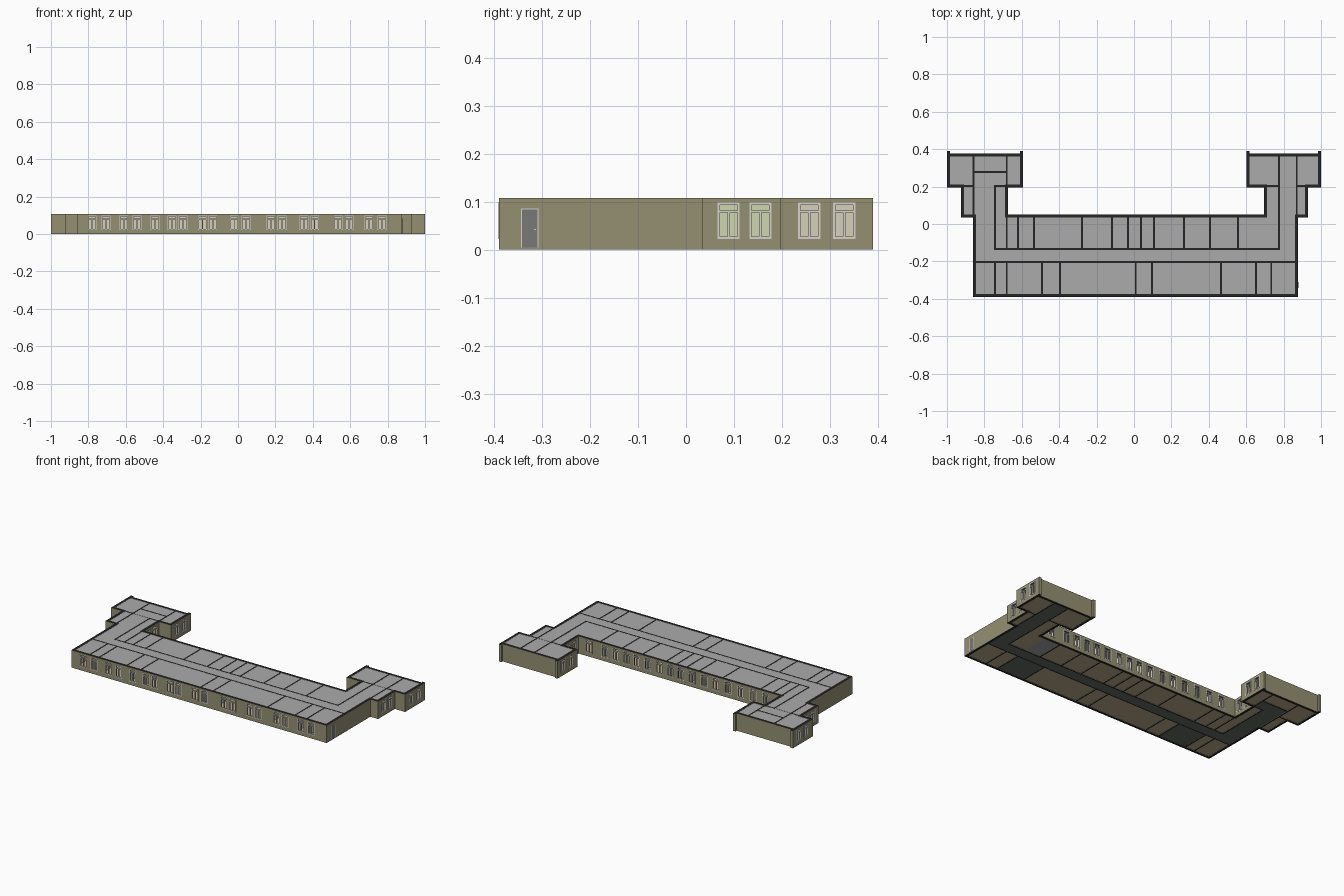
import bpy, bmesh
from mathutils import Vector

if "Cube" in bpy.data.objects:
    bpy.data.objects.remove(bpy.data.objects["Cube"])

H, T = 0.108, 0.016          # wall height and thickness
SILL, HEAD, WIN = 0.022, 0.098, 0.046


def mat(name, r, g, b):
    m = bpy.data.materials.new(name)
    m.diffuse_color = (r, g, b, 1)
    m.use_nodes = True
    m.node_tree.nodes["Principled BSDF"].inputs["Base Color"].default_value = m.diffuse_color
    return m


olive = mat("olive wall", 0.30, 0.28, 0.17)
black = mat("black cut edge", 0.018, 0.018, 0.018)
grey = mat("grey roof", 0.41, 0.41, 0.41)
tan = mat("tan floor", 0.50, 0.40, 0.26)
dark = mat("dark floor", 0.135, 0.15, 0.13)
pale = mat("pale floor", 0.36, 0.36, 0.36)
frame_m = mat("window frame", 0.66, 0.65, 0.58)
beige = mat("beige inner wall", 0.68, 0.64, 0.50)
green = mat("pale green inner wall", 0.61, 0.68, 0.42)
door_m = mat("grey door", 0.19, 0.19, 0.19)

BOX = ((3, 2, 1, 0), (4, 5, 6, 7), (0, 1, 5, 4), (1, 2, 6, 5), (2, 3, 7, 6), (3, 0, 4, 7))


class Part:
    """Collects boxes into one object: material 0 sides, 1 cut ends, 2 room side."""

    def __init__(self, name, *materials):
        self.name, self.mats, self.bm = name, materials, bmesh.new()

    def box(self, x0, x1, y0, y1, z0, z1, inward=None):
        vs = [self.bm.verts.new((x, y, z)) for z in (z0, z1)
              for x, y in ((x0, y0), (x1, y0), (x1, y1), (x0, y1))]
        for k, f in enumerate(BOX):
            face = self.bm.faces.new([vs[i] for i in f])
            face.normal_update()
            if len(self.mats) > 1 and (k == 0 and z0 < 0.001 or k == 1 and z1 > H - 0.001):
                face.material_index = 1
            elif inward and face.normal.xy.dot(inward) > 0.5:
                face.material_index = 2

    def sheet(self, x0, x1, y0, y1, z):
        self.bm.faces.new([self.bm.verts.new((x, y, z)) for x, y in
                           ((x0, y0), (x1, y0), (x1, y1), (x0, y1))])

    def done(self):
        me = bpy.data.meshes.new(self.name)
        self.bm.to_mesh(me)
        self.bm.free()
        for m in self.mats:
            me.materials.append(m)
        bpy.context.collection.objects.link(bpy.data.objects.new(self.name, me))


walls = Part("outer_walls", olive, black, beige)
frames = Part("window_frames", frame_m)
doors = Part("side_door", door_m)
inner = Part("partitions", beige, black)
inner_green = Part("green_partitions", green, black)
roof = Part("roof_panels", grey)
floor = Part("room_floors", tan)
hall = Part("corridor_floors", dark)
wet = Part("washroom_floor", pale)

# Outline, counter-clockwise from the front left corner
M, E = 0.034, 0.196          # front faces of the wing's middle and end blocks
P = [(-0.86, -0.39), (0.877, -0.39), (0.877, M), (0.93, M), (0.93, E),
     (1, E), (1, 0.378), (0.602, 0.378), (0.602, E), (0.695, E),
     (0.695, 0.05), (-0.674, 0.05), (-0.674, E), (-0.594, E), (-0.594, 0.378),
     (-1, 0.378), (-1, E), (-0.925, E), (-0.925, M), (-0.86, M)]

# Rear windows spread evenly over each rear room
rear_x = [-0.62, -0.535, -0.278, -0.118, -0.032, 0.037, 0.107, 0.267, 0.406, 0.556, 0.695]
rear_n = [1, 3, 2, 1, 1, 1, 2, 2, 2, 1]
rear = [a + (b - a) * (i + 0.5) / n
        for a, b, n in zip(rear_x, rear_x[1:], rear_n) for i in range(n)]
front = [-0.78, -0.706, -0.61, -0.54, -0.444, -0.353, -0.294, -0.19, -0.134, -0.02,
         0.043, 0.176, 0.235, 0.353, 0.41, 0.535, 0.594, 0.70, 0.77]
mid, end = [0.089, 0.155], [0.257, 0.33]
openings = {0: front, 3: mid, 5: end, 7: end, 9: mid, 10: rear, 11: mid, 13: end, 15: end, 17: mid}


def turn(i):
    a, b, c = (Vector(P[(i + k) % len(P)]) for k in (-1, 0, 1))
    u, v = b - a, c - b
    return u.x * v.y - u.y * v.x


def wall(i):
    p, q = Vector(P[i]), Vector(P[(i + 1) % len(P)])
    d = (q - p).normalized()
    n = Vector((-d.y, d.x))                       # points inward

    def put(part, s0, s1, depth0, depth1, z0, z1):
        a, b = p + d * s0 + n * depth0, p + d * s1 + n * depth1
        part.box(min(a.x, b.x), max(a.x, b.x), min(a.y, b.y), max(a.y, b.y), z0, z1,
                 n if part is walls else None)

    axis = 0 if abs(d.x) > 0.5 else 1
    spots = sorted((c - p[axis]) * d[axis] for c in openings.get(i, []))
    s = -T if turn(i) < 0 else 0                  # fill inside corners
    stop = (q - p).length + (T if turn((i + 1) % len(P)) < 0 else 0)
    for c in spots:
        a, b = c - WIN / 2, c + WIN / 2
        put(walls, s, a, 0, T, 0, H)
        put(walls, a, b, 0, T, 0, SILL)
        put(walls, a, b, 0, T, HEAD, H)
        s = b
        # Open window: frame, transom and central post
        w = 0.005
        for e0, e1, z0, z1 in ((a, a + w, SILL, HEAD), (b - w, b, SILL, HEAD),
                               (a, b, SILL, SILL + w), (a, b, HEAD - w, HEAD),
                               (a, b, 0.077, 0.082), (c - w / 2, c + w / 2, SILL, 0.08)):
            put(frames, e0, e1, -0.001, 0.008, z0, z1)
    put(walls, s, stop, 0, T, 0, H)
    # Side door with its surround
    if i == 1:
        put(frames, 0.046, 0.082, -0.001, 0.002, 0.004, 0.086)
        put(doors, 0.048, 0.080, -0.0015, 0.003, 0.004, 0.084)
        put(frames, 0.073, 0.077, -0.002, 0, 0.041, 0.043)


for i in range(len(P)):
    wall(i)

# Short wall stubs behind both wings
for x in (-1, -0.594 - T, 0.602, 1 - T):
    walls.box(x, x + T, 0.378, 0.39, 0, H)

# Roof and base floor over each block
for x0, x1, y0, y1 in ((-0.86, 0.877, -0.39, 0.05), (-0.925, -0.674, M, 0.21),
                       (0.695, 0.93, M, 0.21), (-1, -0.594, E, 0.378),
                       (0.602, 1, E, 0.378)):
    g = 0.008
    roof.box(x0 + g, x1 - g, y0 + g, y1 - g, 0.1035, 0.1070)
    floor.sheet(x0 + g, x1 - g, y0 + g, y1 - g, 0.002)

# Dark corridors, lobbies and stair rooms
for r in ((-0.85, 0.87, -0.203, -0.134), (-0.85, -0.743, -0.134, 0.278),
          (-0.743, -0.68, 0.203, 0.278), (0.775, 0.868, -0.134, 0.37),
          (0.465, 0.652, -0.38, -0.203), (-0.68, -0.492, -0.38, -0.203)):
    hall.sheet(*r, 0.001)
wet.sheet(0.556, 0.665, -0.134, 0.04, 0.001)


# Thin partitions with black cut edges above and below
def line(x0, x1, y0, y1, part=inner):
    h = 0.0045
    part.box(x0 - h, x1 + h, y0 - h, y1 + h, 0.0003, H - 0.0003)


for x in (-0.743, -0.68, -0.492, -0.396, 0.01, 0.096, 0.465, 0.652, 0.733):
    line(x, x, -0.38, -0.203)
for x in [-0.68] + rear_x[:-1]:
    line(x, x, -0.134, 0.04)
line(-0.85, 0.865, -0.203, -0.203)
line(-0.743, 0.775, -0.134, -0.134)
line(-0.743, -0.743, -0.134, 0.205)
line(0.775, 0.775, -0.134, 0.37)
line(0.870, 0.870, 0.205, 0.37)
line(-0.858, -0.858, 0.205, 0.37)
line(-0.68, -0.68, 0.205, 0.37)
line(-0.858, -0.68, 0.278, 0.278)
line(0.870, 0.870, 0.045, 0.205, inner_green)
line(-0.858, -0.858, 0.045, 0.205, inner_green)
for x0, x1 in ((-0.743, -0.684), (0.705, 0.775), (0.870, 0.918), (-0.913, -0.858)):
    line(x0, x1, 0.203, 0.203)

for part in (walls, frames, doors, inner, inner_green, roof, floor, hall, wet):
    part.done()
